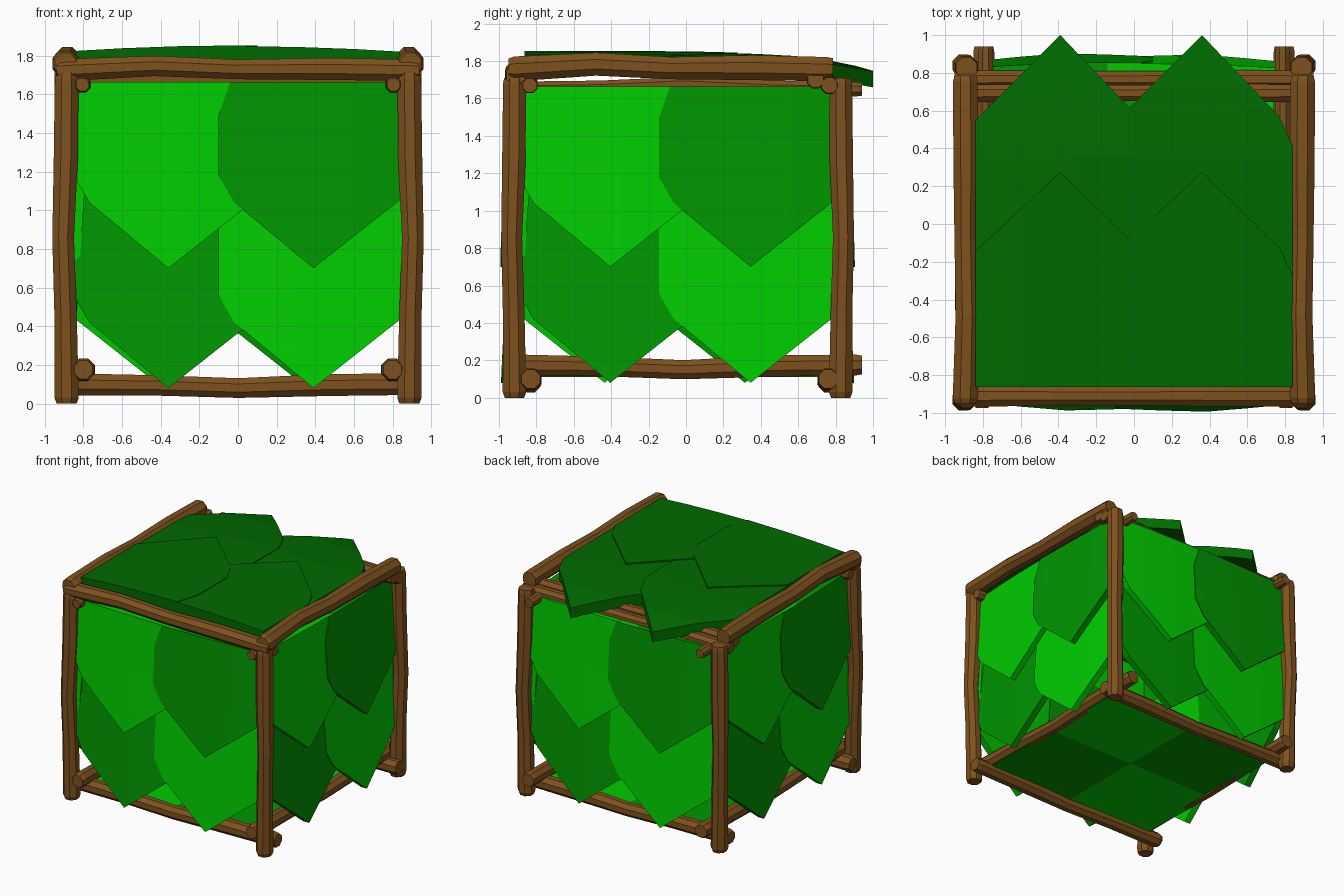
import bpy, bmesh, math
from mathutils import Vector, Matrix

cube = bpy.data.objects.get("Cube")
if cube:
    bpy.data.objects.remove(cube)

SHIFT = Vector((0, -0.045, 0))   # hut body sits slightly forward of the roof overhang


def material(name, rgb):
    m = bpy.data.materials.new(name)
    m.use_nodes = True
    m.diffuse_color = (*rgb, 1)
    m.node_tree.nodes["Principled BSDF"].inputs["Base Color"].default_value = (*rgb, 1)
    return m


wood = material("brown wood", (0.21, 0.083, 0.013))
light = material("light leaf green", (0.0, 0.6, 0.0))
dark = material("dark leaf green", (0.0, 0.305, 0.0))
deep = material("deep roof green", (0.0, 0.143, 0.0))


def finish(name, bm, *mats):
    bmesh.ops.recalc_face_normals(bm, faces=bm.faces)
    mesh = bpy.data.meshes.new(name)
    bm.to_mesh(mesh)
    bm.free()
    for m in mats:
        mesh.materials.append(m)
    ob = bpy.data.objects.new(name, mesh)
    ob.location = SHIFT
    bpy.context.collection.objects.link(ob)
    return ob


SAG = (0.3, 1, 0.2)
HUMP = (1, 0.2, 0.3)


# Crooked eight-sided log with chamfered ends; kinks weight the bow along its length
def log(name, start, end, radius, bow, kinks=SAG):
    a, b, bow = Vector(start), Vector(end), Vector(bow)
    axis = (b - a).normalized()
    side = axis.orthogonal().normalized()
    other = axis.cross(side)
    tip = 0.03 / (b - a).length
    stations = [(0, 0, 0.85), (tip, 0, 1.03), (0.27, kinks[0], 0.95), (0.5, kinks[1], 0.92),
                (0.75, kinks[2], 1.03), (1 - tip, 0, 1), (1, 0, 0.9)]
    bm = bmesh.new()
    rings = []
    for t, k, s in stations:
        c = a.lerp(b, t) + bow * k
        rings.append([bm.verts.new(c + radius * s * (side * math.cos(q) + other * math.sin(q)))
                      for q in (math.tau * (i + 0.5) / 8 for i in range(8))])
    for r0, r1 in zip(rings, rings[1:]):
        for i in range(8):
            j = (i + 1) % 8
            bm.faces.new((r0[i], r0[j], r1[j], r1[i]))
    bm.faces.new(rings[0])
    bm.faces.new(rings[-1])
    return finish(name, bm, wood)


# Posts, and the logs running front to back
for sx, sname in ((1, "left"), (-1, "right")):
    for sy, yname in ((-1, "front"), (1, "back")):
        log(f"{yname}_{sname}_post", (sx * 0.887, sy * 0.872, 0), (sx * 0.887, sy * 0.872, 1.71),
            0.066, (sx * 0.018, sy * 0.015, 0))
    log(f"{sname}_roof_beam", (sx * 0.893, -0.905, 1.758), (sx * 0.893, 0.83, 1.757), 0.07,
        (-sx * 0.01, 0, 0.026), HUMP)
    log(f"{sname}_inner_beam", (sx * 0.805, -0.93, 1.65), (sx * 0.785, 0.985, 1.65), 0.042,
        (0, 0, 0.03))
    log(f"{sname}_floor_beam", (sx * 0.8, -0.92, 0.175), (sx * 0.795, 0.985, 0.175), 0.06,
        (0, 0, -0.025))

# Logs running side to side
for name, y, z, r, half, bow, kinks in (
        ("front_roof_beam", -0.865, 1.725, 0.06, 0.94, 0.022, HUMP),
        ("front_inner_beam", -0.79, 1.67, 0.045, 0.93, 0.01, HUMP),
        ("back_roof_beam", 0.738, 1.70, 0.05, 0.95, 0.01, HUMP),
        ("back_inner_beam", 0.812, 1.67, 0.05, 0.95, 0.01, HUMP),
        ("front_floor_beam", -0.785, 0.1, 0.06, 0.95, -0.02, SAG),
        ("back_floor_beam", 0.805, 0.1, 0.06, 0.95, -0.02, SAG)):
    log(name, (-half, y, z), (half, y, z), r, (0, 0, bow), kinks)

LENGTH = 0.965


# Pointed leaf, measured from its tip; it is bent over the curve of the whole panel
def leaf(name, tip_u, mat, length, edge, depth, thickness, place):
    shoulder = -0.43 if tip_u > 0 else -0.5
    outline = [(0, 0), (0.45, 0.355), (0.5, 0.46), (0.5, length), (shoulder, length),
               (-0.49, length - 0.17), (-0.49, 0.48), (-0.41, 0.34)]
    bm = bmesh.new()
    bm.faces.new([bm.verts.new((u + tip_u, v, 0)) for u, v in outline])

    def cut(co, no, clear=False):
        bmesh.ops.bisect_plane(bm, geom=bm.verts[:] + bm.edges[:] + bm.faces[:],
                               plane_co=co, plane_no=no, clear_outer=clear)
    for s in (-1, 1):
        cut((s * edge, 0, 0), (s, 0, 0), True)
    for u in (-0.6, -0.3, 0, 0.3, 0.6):
        cut((u, 0, 0), (1, 0, 0))
    for v in (0.2, 0.5):
        cut((0, v, 0), (0, 1, 0))
    for p in bm.verts:
        p.co.z = depth(1 - p.co.y / LENGTH) - 0.04 * p.co.x ** 2
    grown = bmesh.ops.extrude_face_region(bm, geom=bm.faces[:], use_keep_orig=True)["geom"]
    bmesh.ops.translate(bm, vec=(0, 0, -thickness),
                        verts=[g for g in grown if isinstance(g, bmesh.types.BMVert)])
    for p in bm.verts:
        p.co = place(*p.co)
    return finish(name, bm, mat)


# Walls: two rows of overlapping leaves, repeated round the frame
for k, wall in enumerate(("front", "left", "back", "right")):
    turn = Matrix.Rotation(k * math.pi / 2, 3, "Z")
    for row, tip_z, length, base, lean in (("upper", 0.70, LENGTH, 0.895, 0.052),
                                           ("lower", 0.08, 1.2, 0.875, 0.068)):
        for col, tip_u, lift in (("a", -0.36, 0), ("b", 0.39, 0.007)):
            leaf(f"{wall}_wall_{row}_leaf_{col}", tip_u,
                 light if (row == "upper") == (col == "a") else dark, length, 0.868,
                 lambda t: base + lift + lean * t, 0.055,
                 lambda u, v, w: turn @ Vector((u, -w, v + tip_z)))

# Roof: the same leaves laid flat, drooping over the back
for row, tip_y, stretch, length, base, droop in (("upper", 0.32, 1.18, LENGTH, 1.849, 0.002),
                                                 ("lower", 1.045, 1.27, 1.1, 1.84, 0.09)):
    for col, tip_u, lift in (("a", -0.36, 0), ("b", 0.39, 0.004)):
        leaf(f"roof_{row}_leaf_{col}", tip_u, deep, length, 0.838,
             lambda t: base + lift - droop * max(t, 0) ** 4, 0.085,
             lambda u, v, w: Vector((-u, tip_y - v * stretch, w)))

# Floor: four panels in a checker
bm = bmesh.new()
bmesh.ops.create_cube(bm, size=1, matrix=Matrix.Translation((0, 0, 0.118))
                      @ Matrix.Diagonal((1.62, 1.62, 0.016, 1)))
for n in ((1, 0, 0), (0, 1, 0)):
    bmesh.ops.bisect_plane(bm, geom=bm.verts[:] + bm.edges[:] + bm.faces[:],
                           plane_co=(0, 0, 0), plane_no=n)
for f in bm.faces:
    c = f.calc_center_median()
    f.material_index = 0 if c.x * c.y > 0 else 1
finish("floor", bm, light, dark)
